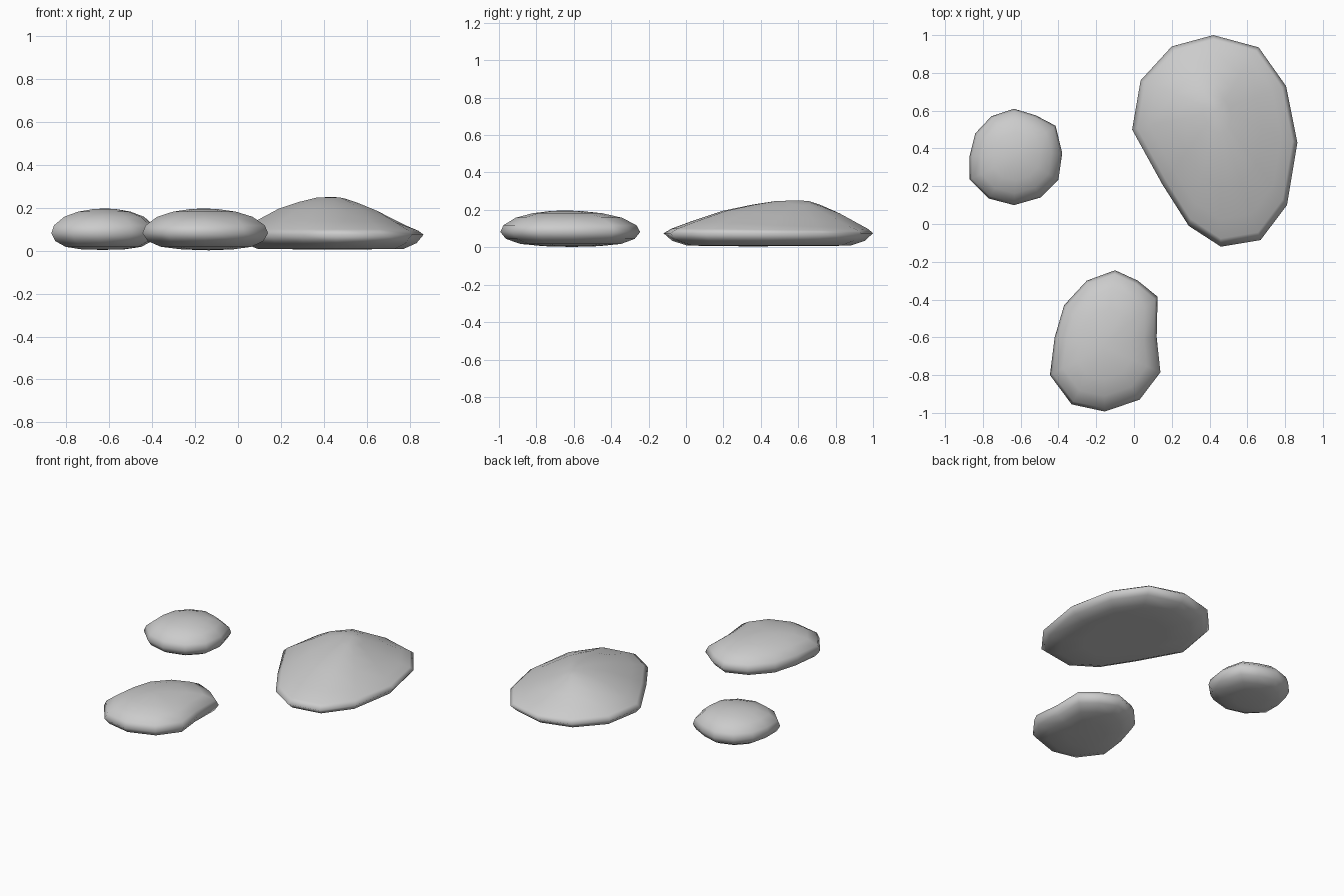
import bpy, bmesh
from mathutils import Vector

if "Cube" in bpy.data.objects:
    bpy.data.objects.remove(bpy.data.objects["Cube"])


def stone(name, outline, peak, rings, foot_z, top_z, dip=None, dip_depth=0.0):
    """Loft a plan outline through (scale, z) rings shrinking toward the peak."""
    bm = bmesh.new()
    centre = Vector((sum(p[0] for p in outline), sum(p[1] for p in outline))) / len(outline)
    top_c, loops = Vector(peak), []
    widest = max(range(len(rings)), key=lambda k: rings[k][0])
    for k, (s, z) in enumerate(rings):
        c = top_c if k > widest else centre
        loop = []
        for p in outline:
            d = Vector(p) - c
            q = c + d * s
            drop = 0.0
            if dip and k > widest:  # hollow flank on one side
                drop = dip_depth * max(0, d.normalized().dot(Vector(dip).normalized())) * 4 * s * (1 - s)
            loop.append(bm.verts.new((q.x, q.y, z - drop)))
        loops.append(loop)
    n = len(outline)
    for a, b in zip(loops, loops[1:]):
        for i in range(n):
            j = (i + 1) % n
            bm.faces.new((a[i], a[j], b[j], b[i]))
    foot = bm.verts.new((centre.x, centre.y, foot_z))
    top = bm.verts.new((top_c.x, top_c.y, top_z))
    for i in range(n):
        j = (i + 1) % n
        bm.faces.new((loops[0][j], loops[0][i], foot))
        bm.faces.new((loops[-1][i], loops[-1][j], top))
    bmesh.ops.recalc_face_normals(bm, faces=bm.faces)
    for f in bm.faces:
        f.smooth = True
    me = bpy.data.meshes.new(name)
    bm.to_mesh(me)
    bm.free()
    ob = bpy.data.objects.new(name, me)
    bpy.context.collection.objects.link(ob)
    return ob


# Rounded section shared by the two flat pebbles
pebble = [(0.4, 0.006), (0.72, 0.018), (0.92, 0.045), (1.0, 0.082),
          (0.95, 0.118), (0.76, 0.158), (0.5, 0.182), (0.22, 0.194)]

# Large peaked stone
stone("large_stone",
      [(0.42, 1.0), (0.66, 0.935), (0.805, 0.73), (0.865, 0.43), (0.81, 0.10), (0.67, -0.085),
       (0.46, -0.12), (0.29, -0.01), (0.15, 0.21), (-0.01, 0.50), (0.035, 0.76), (0.20, 0.94)],
      (0.44, 0.60),
      [(0.5, 0.007), (0.78, 0.009), (0.92, 0.035), (1.0, 0.075), (0.94, 0.10),
       (0.8, 0.137), (0.56, 0.195), (0.34, 0.228), (0.17, 0.247)],
      0.006, 0.251, (1.0, 0.45), 0.042)

# Middle oval stone at the front
stone("oval_stone",
      [(-0.10, -0.245), (0.02, -0.30), (0.125, -0.385), (0.12, -0.60), (0.14, -0.785), (0.03, -0.93),
       (-0.155, -0.993), (-0.33, -0.955), (-0.445, -0.80), (-0.42, -0.60), (-0.37, -0.43), (-0.25, -0.30)],
      (-0.16, -0.65), pebble, 0.002, 0.197)

# Small round stone at the left
stone("round_stone",
      [(-0.635, 0.61), (-0.52, 0.575), (-0.415, 0.52), (-0.38, 0.375), (-0.40, 0.235), (-0.495, 0.14),
       (-0.635, 0.10), (-0.77, 0.135), (-0.87, 0.235), (-0.87, 0.36), (-0.84, 0.48), (-0.755, 0.57)],
      (-0.62, 0.36), pebble, 0.004, 0.197)
